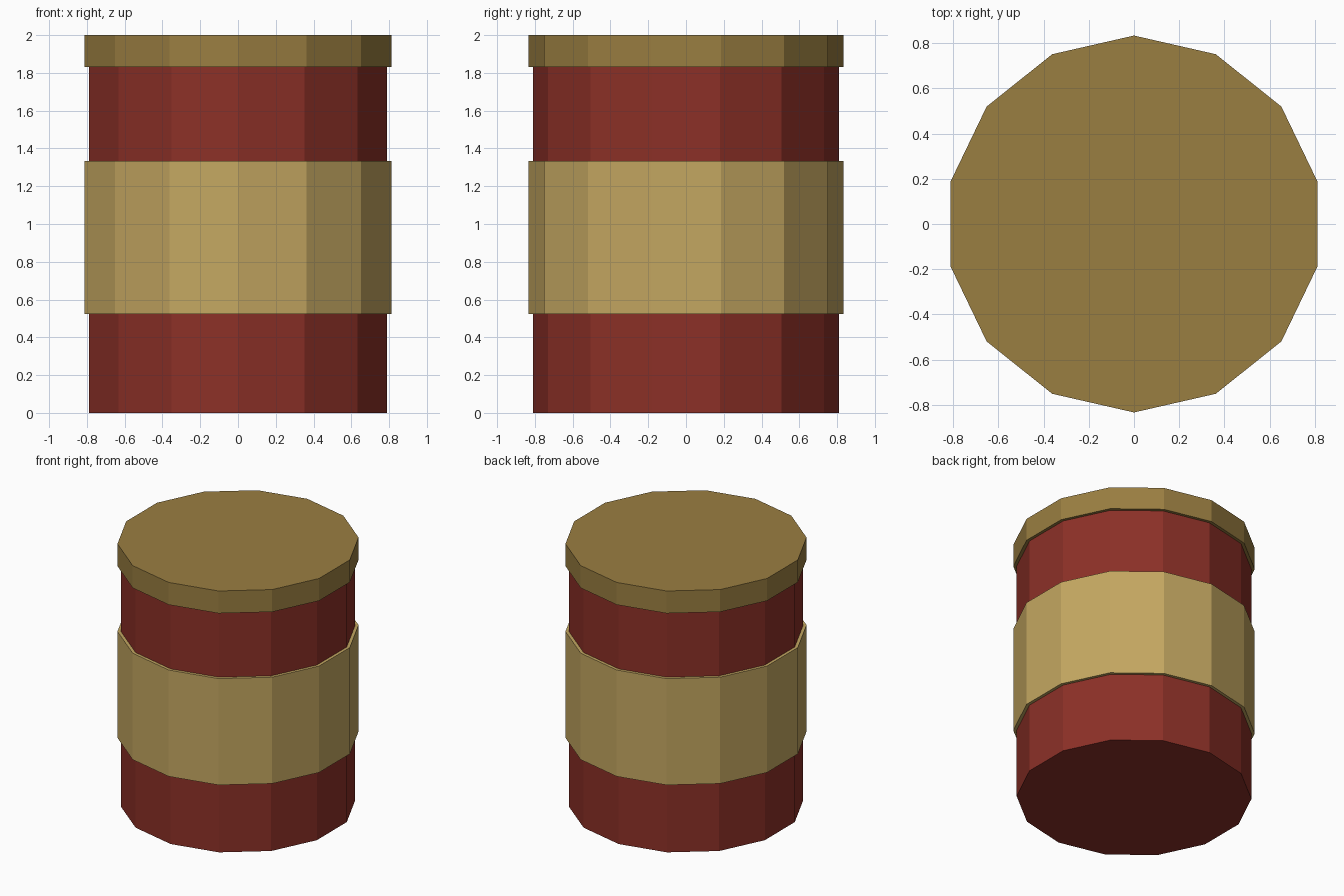
import bpy
import bmesh
import math

if "Cube" in bpy.data.objects:
    bpy.data.objects.remove(bpy.data.objects["Cube"])

SIDES = 14


def material(name, rgb):
    # sRGB 0-255 to linear diffuse colour
    m = bpy.data.materials.new(name)
    lin = [((c / 255 + 0.055) / 1.055) ** 2.4 for c in rgb]
    m.diffuse_color = (*lin, 1)
    m.use_nodes = True
    m.node_tree.nodes["Principled BSDF"].inputs["Base Color"].default_value = m.diffuse_color
    return m


def revolve(name, profile, mat, closed=False):
    """Spin (radius, z) points round z into a flat-sided solid, with end caps unless closed."""
    bm = bmesh.new()
    rings = []
    for r, z in profile:
        rings.append([bm.verts.new((r * math.sin(2 * math.pi * i / SIDES),
                                    r * math.cos(2 * math.pi * i / SIDES), z))
                      for i in range(SIDES)])
    pairs = list(zip(rings, rings[1:]))
    if closed:
        pairs.append((rings[-1], rings[0]))
    for a, b in pairs:
        for i in range(SIDES):
            j = (i + 1) % SIDES
            bm.faces.new((a[i], a[j], b[j], b[i]))
    if not closed:
        bm.faces.new(rings[0])
        bm.faces.new(rings[-1])
    bmesh.ops.recalc_face_normals(bm, faces=bm.faces)
    mesh = bpy.data.meshes.new(name)
    bm.to_mesh(mesh)
    bm.free()
    mesh.materials.append(mat)
    obj = bpy.data.objects.new(name, mesh)
    bpy.context.collection.objects.link(obj)
    return obj


red = material("dark_red", (140, 48, 39))
tan = material("label_tan", (196, 167, 97))
brown = material("lid_brown", (154, 126, 65))

# jar body
revolve("jar_body", [(0.81, 0), (0.81, 1.9)], red)
# label band wrapped round the middle
revolve("label_band", [(0.805, 0.523), (0.833, 0.523), (0.833, 1.333), (0.805, 1.333)], tan, closed=True)
# lid
revolve("lid", [(0.833, 1.83), (0.833, 2.0)], brown)
